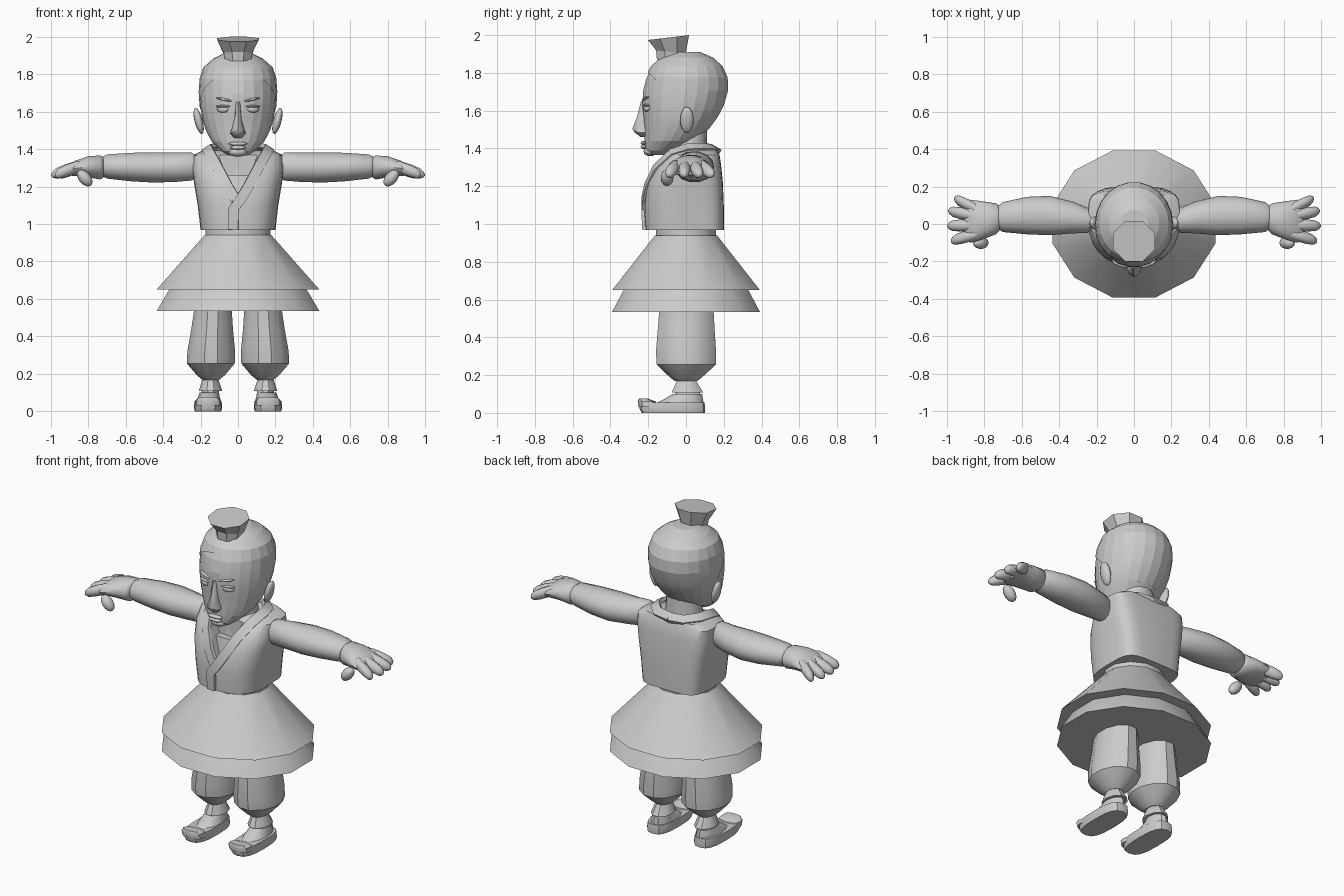
import bpy, bmesh, math
from mathutils import Vector as V

if "Cube" in bpy.data.objects:
    bpy.data.objects.remove(bpy.data.objects["Cube"])

grey = bpy.data.materials.new("plain grey")
grey.diffuse_color = (0.6, 0.6, 0.6, 1)
grey.use_nodes = True
grey.node_tree.nodes["Principled BSDF"].inputs["Base Color"].default_value = grey.diffuse_color


def finish(name, bm, angle=35):
    bmesh.ops.recalc_face_normals(bm, faces=bm.faces)
    me = bpy.data.meshes.new(name)
    bm.to_mesh(me)
    bm.free()
    me.materials.append(grey)
    ob = bpy.data.objects.new(name, me)
    bpy.context.collection.objects.link(ob)
    if angle:
        bpy.ops.object.select_all(action='DESELECT')
        bpy.context.view_layer.objects.active = ob
        ob.select_set(True)
        bpy.ops.object.shade_smooth_by_angle(angle=math.radians(angle))
    return ob


def loft(name, rings, angle=35):
    """Skin a list of equal-length point rings and cap both ends."""
    bm = bmesh.new()
    vs = [[bm.verts.new(p) for p in r] for r in rings]
    n = len(vs[0])
    for a, b in zip(vs, vs[1:]):
        for i in range(n):
            bm.faces.new((a[i], a[(i + 1) % n], b[(i + 1) % n], b[i]))
    bm.faces.new(vs[0])
    bm.faces.new(vs[-1])
    return finish(name, bm, angle)


def signed_pow(c, e):
    return math.copysign(abs(c) ** e, c)


def flat_ring(z, cx, rx, yf, yb, n=16, phase=0.0, e=1.0, tilt=0.0):
    """Horizontal ring from a half width and front/back limits."""
    cy, ry = (yf + yb) / 2, (yb - yf) / 2
    out = []
    for i in range(n):
        t = phase + math.tau * i / n
        x, y = signed_pow(math.cos(t), e), signed_pow(math.sin(t), e)
        out.append(V((cx + rx * x, cy + ry * y, z + tilt * y)))
    return out


def side_ring(x, cy, ry, cz, rz, n=14):
    return [V((x, cy + ry * math.cos(math.tau * i / n), cz + rz * math.sin(math.tau * i / n)))
            for i in range(n)]


def blob(name, c, r, rot=(0, 0, 0), seg=12):
    bm = bmesh.new()
    bmesh.ops.create_uvsphere(bm, u_segments=seg, v_segments=8, radius=1)
    for v in bm.verts:
        v.co = V((v.co.x * r[0], v.co.y * r[1], v.co.z * r[2]))
    ob = finish(name, bm, 60)
    ob.location, ob.rotation_euler = c, rot
    return ob


def band(name, path, half_w, half_t, centre):
    """Flat ribbon whose face points away from centre."""
    rings = []
    pts = [V(p) for p in path]
    for i, p in enumerate(pts):
        t = (pts[min(i + 1, len(pts) - 1)] - pts[max(i - 1, 0)]).normalized()
        nrm = p - V(centre)
        nrm = (nrm - t * nrm.dot(t)).normalized()
        w = t.cross(nrm)
        rings.append([p + w * half_w * a + nrm * half_t * b
                      for a, b in ((-1, -1), (1, -1), (1, 1), (-1, 1))])
    return loft(name, rings)


# Head: height, front, back, half width
HEAD = [(1.365, -.19, -.11, .05), (1.39, -.215, -.04, .09), (1.44, -.222, .06, .14),
        (1.50, -.22, .12, .172), (1.56, -.225, .165, .19), (1.62, -.232, .197, .2),
        (1.70, -.23, .22, .205), (1.77, -.213, .218, .2), (1.83, -.183, .19, .18),
        (1.875, -.13, .14, .13), (1.905, -.07, .07, .07)]
loft("head", [flat_ring(z, 0, w, f, b, 22) for z, f, b, w in HEAD], 12)


def face_y(x, z):
    for a, b in zip(HEAD, HEAD[1:]):
        if a[0] <= z <= b[0]:
            k = (z - a[0]) / (b[0] - a[0])
            f, k2, w = (a[j] + (b[j] - a[j]) * k for j in (1, 2, 3))
            return (f + k2) / 2 - (k2 - f) / 2 * math.sqrt(max(0, 1 - (x / w) ** 2))


# Hair cap: a slightly larger shell cut along the slanted hairline
hair = loft("hair_cap", [flat_ring(z + .006, 0, w + .005, f - .005, b + .005, 22)
                         for z, f, b, w in HEAD[3:]], 12)
bm = bmesh.new()
bm.from_mesh(hair.data)
bmesh.ops.bisect_plane(bm, geom=bm.verts[:] + bm.edges[:] + bm.faces[:], plane_co=(0, -.21, 1.81),
                       plane_no=(0, .69, .72), clear_inner=True)
bm.to_mesh(hair.data)
bm.free()

# Topknot: eight-sided flared bun with a sloping top
loft("topknot", [flat_ring(1.87, 0, .075, -.16, .0, 8, math.pi / 8),
                 flat_ring(1.91, 0, .082, -.165, .005, 8, math.pi / 8, tilt=-.01),
                 flat_ring(1.987, 0, .12, -.21, .025, 8, math.pi / 8, tilt=.014)], 0)

# Nose
loft("nose", [flat_ring(1.46, 0, .022, -.24, -.19, 8),
              flat_ring(1.485, 0, .042, -.272, -.18, 8),
              flat_ring(1.505, 0, .034, -.284, -.18, 8),
              flat_ring(1.56, 0, .019, -.262, -.18, 8),
              flat_ring(1.65, 0, .015, -.238, -.19, 8)], 50)
# Lips and chin
blob("upper_lip", (0, -.222, 1.428), (.05, .018, .011))
blob("lower_lip", (0, -.222, 1.408), (.042, .018, .012))
blob("chin", (0, -.19, 1.385), (.05, .035, .026))

# Neck and inner shirt
loft("neck", [flat_ring(1.22, 0, .125, -.1, .12), flat_ring(1.36, 0, .115, -.085, .115),
              flat_ring(1.5, 0, .1, -.07, .11)])
loft("inner_shirt", [flat_ring(1.08, 0, .12, -.17, 0, 12, e=.6),
                     flat_ring(1.26, 0, .1, -.135, 0, 12, e=.6)])

# Tunic body with a V opening cut into the front
TORSO = [(.968, .2, -.215, .2), (1.1, .215, -.222, .2), (1.22, .235, -.205, .195),
         (1.3, .246, -.162, .187), (1.365, .243, -.1, .178), (1.392, .19, -.04, .165)]
rings = []
for z, w, f, b in TORSO:
    front, back = flat_ring(z, 0, w, f, b, 28, e=.75), flat_ring(z, 0, w, f, b, 28, e=.42)
    rings.append([q if q.y > (f + b) / 2 else p for p, q in zip(front, back)])
torso = loft("tunic_body", rings, 40)
tri = ((-.14, 1.45), (.14, 1.45), (0, 1.12))
cutter = loft("neck_cutter", [[V((x, y, z)) for x, z in tri] for y in (-.4, -.09)], 0)
cutter.hide_render = True
cutter.hide_viewport = True
cut = torso.modifiers.new("neck_opening", 'BOOLEAN')
cut.operation, cut.object, cut.solver = 'DIFFERENCE', cutter, 'EXACT'

# Crossed collar bands
TOP = [(0, .155, 1.395), (.09, .145, 1.4), (.15, .08, 1.405), (.165, .01, 1.402),
       (.15, -.075, 1.375), (.105, -.16, 1.295), (.055, -.206, 1.2), (.012, -.221, 1.13)]
band("collar_over", TOP + [(-.024, -.224, 1.08), (-.025, -.217, .97)], .027, .012, (0, .03, 1.15))
band("collar_under", [(-x, y + .004, z) for x, y, z in TOP], .027, .012, (0, .03, 1.15))

# Waist and two-tier skirt, twelve sides
P12 = math.pi / 12


def cone(name, rows):
    return loft(name, [flat_ring(z, 0, rx, -ry, ry, 12, P12) for z, rx, ry in rows], 40)


cone("waist", [(.92, .18, .165), (.98, .18, .165)])
cone("upper_skirt", [(.65, .45, .405), (.94, .185, .17)])
cone("lower_skirt", [(.535, .45, .405), (.645, .383, .345), (.85, .2, .185)])

for s, side in ((-1, "right_"), (1, "left_")):
    # Ear, brow and eye
    blob(side + "ear", (s * .21, .005, 1.55), (.022, .036, .072), (0, s * .25, 0))
    blob(side + "brow", (s * .075, face_y(.075, 1.665), 1.665), (.046, .012, .007),
         (0, -s * .2, s * .35))
    blob(side + "eye", (s * .08, face_y(.08, 1.61) + .006, 1.612), (.034, .016, .018), (0, 0, s * .35))
    blob(side + "eyelid", (s * .08, face_y(.08, 1.63) + .003, 1.628), (.042, .014, .007), (0, 0, s * .35))

    # Trouser leg, gathered below the knee
    rows = [(.168, .145, .045, -.06, .06), (.19, .145, .075, -.09, .09),
            (.255, .145, .132, -.16, .163), (.32, .143, .132, -.165, .165),
            (.44, .138, .115, -.155, .157), (.56, .133, .102, -.145, .15), (.7, .13, .1, -.14, .14)]
    loft(side + "trouser", [flat_ring(z, s * x, w, f, b, 12, P12) for z, x, w, f, b in rows], 32)
    # Ankle and flared cuff
    loft(side + "ankle", [flat_ring(z, s * .147, w, f, b, 10) for z, w, f, b in
                          ((.05, .052, -.08, .09), (.1, .046, -.06, .08), (.19, .04, -.045, .05))])
    loft(side + "ankle_cuff", [flat_ring(z, s * .147, w, f, b, 10) for z, w, f, b in
                               ((.108, .063, -.08, .095), (.172, .042, -.05, .055))])
    # Shoe: flat sole, raised toe and sloped instep
    loft(side + "shoe", [flat_ring(z, s * .16, w, f, b, 16, e=.7) for z, w, f, b in
                         ((0, .07, -.235, .1), (.02, .076, -.245, .102), (.055, .072, -.245, .098))])
    loft(side + "shoe_toe", [flat_ring(z, s * .16, w, f, b, 12, e=.8) for z, w, f, b in
                             ((.03, .07, -.25, -.14), (.06, .067, -.256, -.16), (.075, .05, -.25, -.2))])
    loft(side + "instep", [flat_ring(z, s * .155, w, f, b, 12) for z, w, f, b in
                           ((.045, .066, -.17, .095), (.07, .06, -.12, .09), (.1, .05, -.07, .085))])

    # Sleeve: x, centre y, half depth, centre z, half height
    rows = [(.215, .02, .05, 1.305, .06), (.25, .02, .068, 1.307, .077), (.33, .035, .085, 1.303, .08),
            (.45, .045, .105, 1.302, .083), (.57, .045, .1, 1.304, .078), (.7, .037, .08, 1.307, .066),
            (.728, .035, .06, 1.307, .05)]
    loft(side + "sleeve", [side_ring(s * x, *r) for x, *r in rows], 45)
    # Palm
    rows = [(.718, .03, .065, 1.302, .055), (.735, .028, .082, 1.302, .066),
            (.80, .02, .1, 1.305, .058), (.87, .015, .115, 1.297, .042), (.905, .013, .1, 1.285, .026)]
    loft(side + "palm", [side_ring(s * x, *r) for x, *r in rows], 50)
    # Fingers fan outward and droop
    for name, y0, y1, tip in (("little_finger", .075, .135, .96), ("ring_finger", .04, .07, .992),
                              ("middle_finger", -.005, -.01, .997), ("index_finger", -.05, -.09, .978)):
        a, b = V((.83, y0, 1.315)), V((tip, y1, 1.262))
        rows = []
        for k, r in ((0, .6), (.2, 1), (.6, 1), (.85, .85), (.96, .5), (1, .15)):
            c = a.lerp(b, k)
            rows.append(side_ring(s * c.x, c.y, .032 * r, c.z, .034 * r, 10))
        loft(side + name, rows, 50)
    blob(side + "thumb", (s * .818, -.1, 1.245), (.032, .034, .052), (0, s * .7, 0))
